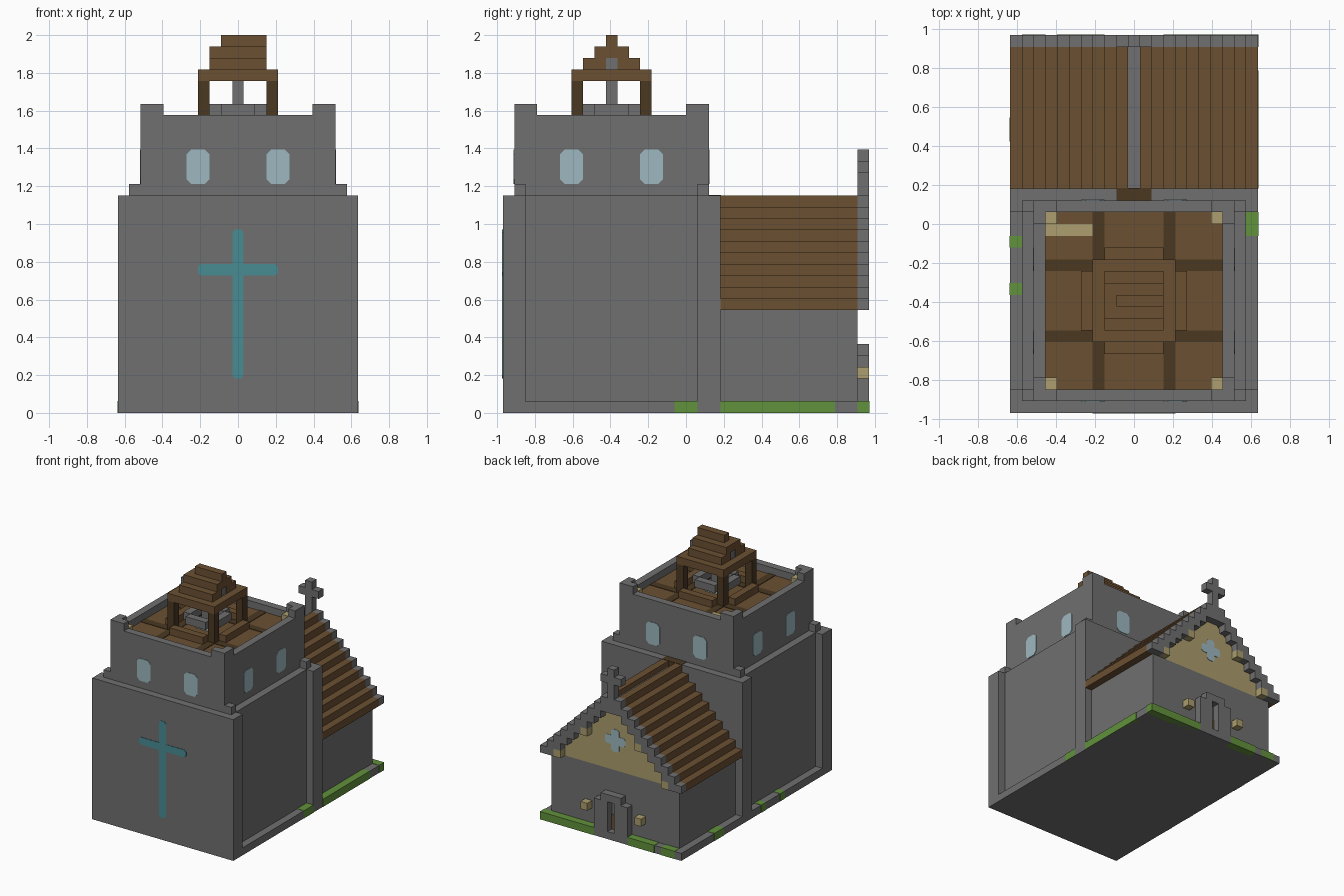
import bpy, bmesh, math
from mathutils import Matrix, Vector

if "Cube" in bpy.data.objects:
    bpy.data.objects.remove(bpy.data.objects["Cube"], do_unlink=True)

U = 2 / 33  # one building block


def material(name, rgb):
    m = bpy.data.materials.new(name)
    m.use_nodes = True
    m.diffuse_color = (*rgb, 1)
    m.node_tree.nodes["Principled BSDF"].inputs["Base Color"].default_value = (*rgb, 1)
    return m


stone = material("grey stone", (0.16, 0.16, 0.16))
wood = material("brown wood", (0.147, 0.08, 0.032))
dark = material("dark wood", (0.069, 0.04, 0.016))
grass = material("grass", (0.122, 0.287, 0.045))
cream = material("cream", (0.413, 0.342, 0.156))
glass = material("pale glass", (0.337, 0.479, 0.527))
teal = material("teal glass", (0.065, 0.262, 0.296))


def finish(name, bm, mat):
    bmesh.ops.recalc_face_normals(bm, faces=bm.faces)
    bmesh.ops.scale(bm, vec=(U, U, U), verts=bm.verts)
    me = bpy.data.meshes.new(name)
    bm.to_mesh(me)
    bm.free()
    me.materials.append(mat)
    ob = bpy.data.objects.new(name, me)
    bpy.context.collection.objects.link(ob)
    return ob


def boxes(name, mat, *spans):
    """Blocks, each given as x, y and z ranges in block units."""
    bm = bmesh.new()
    for xs, ys, zs in spans:
        lo, hi = Vector((xs[0], ys[0], zs[0])), Vector((xs[1], ys[1], zs[1]))
        size = Matrix.Diagonal((*(hi - lo), 1))
        bmesh.ops.create_cube(bm, size=1, matrix=Matrix.Translation((lo + hi) / 2) @ size)
    return finish(name, bm, mat)


def prism(name, mat, outline, depth, matrix):
    """Outline in local x and z, extruded by depth around local y = 0."""
    bm = bmesh.new()
    face = bm.faces.new([bm.verts.new((a, -depth / 2, b)) for a, b in outline])
    out = bmesh.ops.extrude_face_region(bm, geom=[face])["geom"]
    moved = [v for v in out if isinstance(v, bmesh.types.BMVert)]
    bmesh.ops.translate(bm, vec=(0, depth, 0), verts=moved)
    bmesh.ops.transform(bm, matrix=matrix, verts=bm.verts)
    return finish(name, bm, mat)


def pane(name, mat, w, h, c, matrix):
    """Thin plate with cut corners."""
    pts = []
    for sx, sz in ((1, 1), (-1, 1), (-1, -1), (1, -1)):
        corner = [(sx * (w / 2 - c), sz * h / 2), (sx * w / 2, sz * (h / 2 - c))]
        pts += corner if sx * sz < 0 else corner[::-1]
    return prism(name, mat, pts, 0.12, matrix)


def both(a, b):
    """The range a..b and its mirror image."""
    return (a, b), (-b, -a)


# Tower base with recessed sides
boxes("tower_core", stone, ((-9.5, 9.5), (-14, 1), (0, 19)))
boxes("tower_front_wall", stone, ((-10.5, 10.5), (-16, -14), (0, 19)))
boxes("tower_back_piers", stone, ((-10.5, 10.5), (1, 3), (0, 19)))
boxes("recess_floor", stone, *[(x, (-14, 1), (0, 1)) for x in both(9.5, 10.5)])
boxes("corner_caps", stone, *[(x, y, (19, 20)) for x in both(8.5, 9.5) for y in ((-15, -14), (1, 2))])

# Front cross
for name, w, h, z in (("cross_upright", 1, 13, 9.5), ("cross_arms", 7, 1, 12.5)):
    pane(name, teal, w, h, 0.25, Matrix.Translation((0, -16, z)))

# Upper tower, parapet and corner merlons
CY = -6.5
boxes("upper_tower", stone, ((-8.5, 8.5), (-15, 2), (19, 25)))
boxes("parapet", stone,
      *[(x, (-15, 2), (25, 26)) for x in both(7.5, 8.5)],
      *[((-7.5, 7.5), y, (25, 26)) for y in ((-15, -14), (1, 2))])
boxes("merlons", stone,
      *[(x, y, (26, 27)) for x in both(7.5, 8.5) for y in ((-15, -13), (0, 2))],
      *[(x, y, (26, 27)) for x in both(6.5, 7.5) for y in ((-15, -14), (1, 2))])
boxes("roof_lanterns", cream, *[(x, y, (25, 26)) for x in both(6.5, 7.5) for y in ((-14, -13), (0, 1))])

# Tower windows on all four sides
for i in range(4):
    turn = Matrix.Translation((0, CY, 0)) @ Matrix.Rotation(i * math.pi / 2, 4, "Z")
    for s in (-1, 1):
        pane("tower_window", glass, 2, 3, 0.4, turn @ Matrix.Translation((s * 3.5, -8.5, 21.5)))
    # Raised curbs around the belfry
    prism("belfry_curb", wood, [(-2.5, 25), (2.5, 25), (2.5, 26), (-2.5, 26)], 1,
          turn @ Matrix.Translation((0, -4, 0)))

# Tower floor and beams
boxes("tower_floor", wood, ((-7.5, 7.5), (-14, 1), (24.9, 25.05)))
boxes("floor_beams", dark,
      *[(x, (-14, 1), (24.9, 25.12)) for x in both(2.5, 3.5)],
      *[((-7.5, 7.5), y, (24.9, 25.11)) for y in ((-10, -9), (-4, -3))])
boxes("floor_ladder", cream, ((-7.5, -3.5), (-1, 0), (24.9, 25.15)))

# Belfry
boxes("belfry_posts", dark, *[(x, y, (25, 29)) for x in both(2.5, 3.5) for y in ((-10, -9), (-4, -3))])
boxes("belfry_frame", wood,
      *[((-3.5, 3.5), y, (29, 30)) for y in ((-10, -9), (-4, -3))],
      *[(x, (-9, -4), (29, 30)) for x in both(2.5, 3.5)])
boxes("belfry_roof", wood,
      *[((-2.5, 2.5), y, (30, 31)) for y in ((-9, -7), (-6, -4))],
      ((-2.5, 2.5), (-8, -5), (31, 32)),
      ((-1.5, 2.5), (-7, -6), (32, 33)))
boxes("bell_axle", stone, ((-2.4, 2.4), (-7, -6), (30, 31)))
boxes("bell_hanger", stone, ((-0.5, 0.5), (-7, -6), (26, 30)))
boxes("bell_rim", stone,
      *[(x, (CY - 1.5, CY + 1.5), (26, 27)) for x in both(1.5, 2.5)],
      *[((-1.5, 1.5), y, (26, 27)) for y in ((CY - 2.5, CY - 1.5), (CY + 1.5, CY + 2.5))])
boxes("bell_clapper", glass, ((-1, 1), (CY - 1, CY + 1), (25, 26)))

# Nave on its plinth
boxes("nave_plinth", stone, ((-10.5, 10.5), (3, 16), (0, 1)))
boxes("nave_walls", stone, ((-9.5, 9.5), (3, 15), (1, 9)))
E = 0.04
boxes("grass_patches", grass,
      ((9.5, 10.5 + E), (-1, 1), (0, 1 + E)),
      ((-10.5 - E, -9.5), (-2, -1), (0, 1 + E)),
      ((-10.5 - E, -9.5), (-6, -5), (0, 1 + E)),
      ((-10.5 - E, -9.5), (7, 9), (0, 1 + E)),
      ((9.5, 10.5 + E), (3, 13), (0, 1 + E)),
      ((2.5, 10.5 + E), (15, 16 + E), (0, 1 + E)),
      ((-6.5, -2.5), (15, 16 + E), (0, 1 + E)),
      ((-9.5, -7.5), (15, 16 + E), (0, 1 + E)))

# Stepped roof, gable infill and stone gable trim
prism("gable_infill", cream, [(-9.5, 9), (9.5, 9), (0, 18)], 12, Matrix.Translation((0, 9, 0)))
steps = [(x, (max(9, 8 + k), 10 + k)) for k in range(10) for x in both(9.5 - k, 10.5 - k)]
boxes("nave_roof", wood, *[(x, (3, 15), z) for x, z in steps])
boxes("gable_trim", stone, *[(x, (15, 16), z) for x, z in steps])
boxes("roof_ridge", stone, ((-0.5, 0.5), (3, 15), (17, 18.3)))
boxes("ridge_end", dark, ((-1.5, 1.5), (2, 3 + E), (18, 19 + E)))

# Gable cross, window and lanterns
boxes("gable_cross", stone,
      ((-0.5, 0.5), (15, 16), (17, 23)),
      *[(x, (15, 16), (21, 22)) for x in both(0.5, 1.5)])
for w, h in ((3, 1.2), (1.2, 3)):
    pane("gable_window", glass, w, h, 0.25, Matrix.Translation((0, 15, 13)))
boxes("wall_lanterns", cream,
      *[(x, (15, 16), (9, 10)) for x in both(7.5, 8.5)],
      *[(x, (15, 16), z) for x in both(3.5, 4.5) for z in ((3, 4), (13, 14))])

# Door surround and door
boxes("door_surround", stone,
      *[(x, (15, 16), (1, 5)) for x in both(0.5, 2.5)],
      ((-1.5, 1.5), (15, 16), (5, 6)))
boxes("door", wood, ((-0.5, 0.5), (14.9, 15.1), (1, 3)))
boxes("door_step", stone, ((-2.5, 2.5), (15, 16), (0, 1)))
